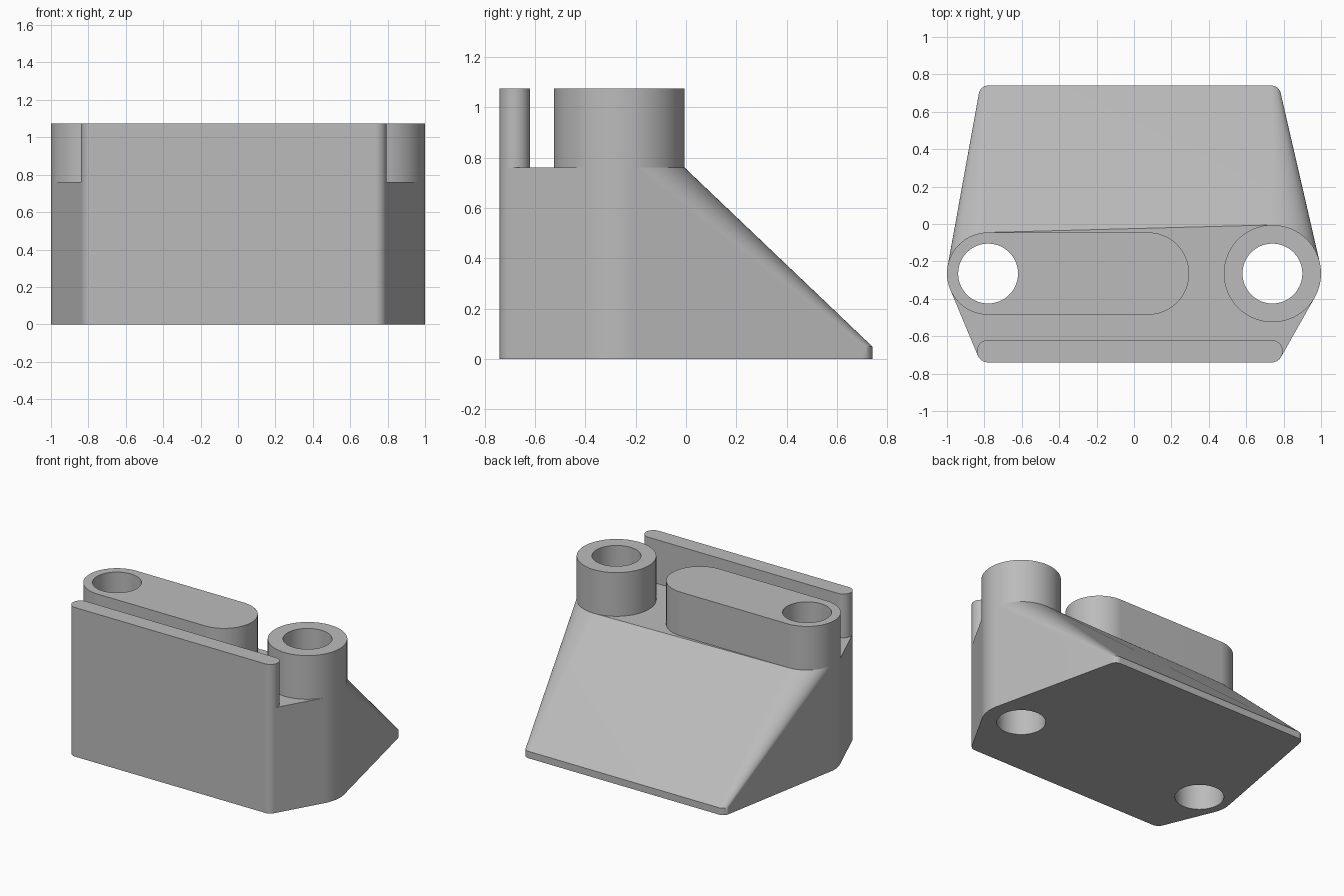
import bpy, bmesh
from math import cos, sin, tau, radians
from mathutils import Vector

if "Cube" in bpy.data.objects:
    bpy.data.objects.remove(bpy.data.objects["Cube"], do_unlink=True)

LEFT_X, RIGHT_X, HOLE_Y = -0.78, 0.74, -0.265   # hole axes
FRONT_Y, BACK_Y = -0.68, 0.69                   # corner post rows
DECK, TOP, LIP = 0.76, 1.075, 0.05              # heights

grey = bpy.data.materials.new("plain grey")
grey.use_nodes = True
grey.diffuse_color = (0.5, 0.5, 0.5, 1)
grey.node_tree.nodes["Principled BSDF"].inputs["Base Color"].default_value = grey.diffuse_color


def hull(name, posts, z0):
    """Convex hull around upright posts given as (x, y, radius, top height)."""
    bm = bmesh.new()
    n = 96
    for x, y, r, top in posts:
        for i in range(n):
            a = tau * i / n
            for z in (z0, top):
                bm.verts.new(Vector((x + r * cos(a), y + r * sin(a), z)))
    res = bmesh.ops.convex_hull(bm, input=bm.verts)
    junk = {v for v in res["geom_interior"] + res["geom_unused"]
            if isinstance(v, bmesh.types.BMVert)}
    bmesh.ops.delete(bm, geom=list(junk), context='VERTS')
    bmesh.ops.dissolve_limit(bm, angle_limit=radians(0.3), verts=bm.verts, edges=bm.edges)
    bmesh.ops.recalc_face_normals(bm, faces=bm.faces)
    mesh = bpy.data.meshes.new(name)
    bm.to_mesh(mesh)
    bm.free()
    mesh.materials.append(grey)
    ob = bpy.data.objects.new(name, mesh)
    bpy.context.collection.objects.link(ob)
    return ob


def activate(ob):
    bpy.ops.object.select_all(action='DESELECT')
    ob.select_set(True)
    bpy.context.view_layer.objects.active = ob


# Wedge body wrapped around both bosses, the front wall and the low back lip
body = hull("wedge_body", [
    (LEFT_X, HOLE_Y, 0.22, DECK), (RIGHT_X, HOLE_Y, 0.26, DECK),
    (LEFT_X, FRONT_Y, 0.06, DECK), (RIGHT_X - 0.005, FRONT_Y, 0.06, DECK),
    (LEFT_X, BACK_Y, 0.05, LIP), (RIGHT_X - 0.005, BACK_Y, 0.05, LIP)], 0)

# Raised parts standing on the deck
slot_block = hull("long_rounded_block", [
    (LEFT_X, HOLE_Y, 0.22, TOP), (0.075, HOLE_Y, 0.22, TOP)], DECK)
boss = hull("round_boss", [(RIGHT_X, HOLE_Y, 0.26, TOP)], DECK)
wall = hull("front_wall", [
    (LEFT_X, FRONT_Y, 0.06, TOP), (RIGHT_X - 0.005, FRONT_Y, 0.06, TOP)], DECK)

# Through holes
for x, parts in ((LEFT_X, (body, slot_block)), (RIGHT_X, (body, boss))):
    cutter = hull("hole_cutter", [(x, HOLE_Y, 0.16, TOP + 0.2)], -0.2)
    cutter.hide_render = True
    for part in parts:
        activate(part)
        mod = part.modifiers.new("hole", 'BOOLEAN')
        mod.operation = 'DIFFERENCE'
        mod.solver = 'EXACT'
        mod.object = cutter
        bpy.ops.object.modifier_apply(modifier=mod.name)
    bpy.data.objects.remove(cutter, do_unlink=True)

# Smooth rounds with crisp edges
for part in (body, slot_block, boss, wall):
    activate(part)
    bpy.ops.object.shade_smooth_by_angle(angle=radians(25))
    mod = part.modifiers.new("even shading", 'WEIGHTED_NORMAL')
    mod.keep_sharp = True
